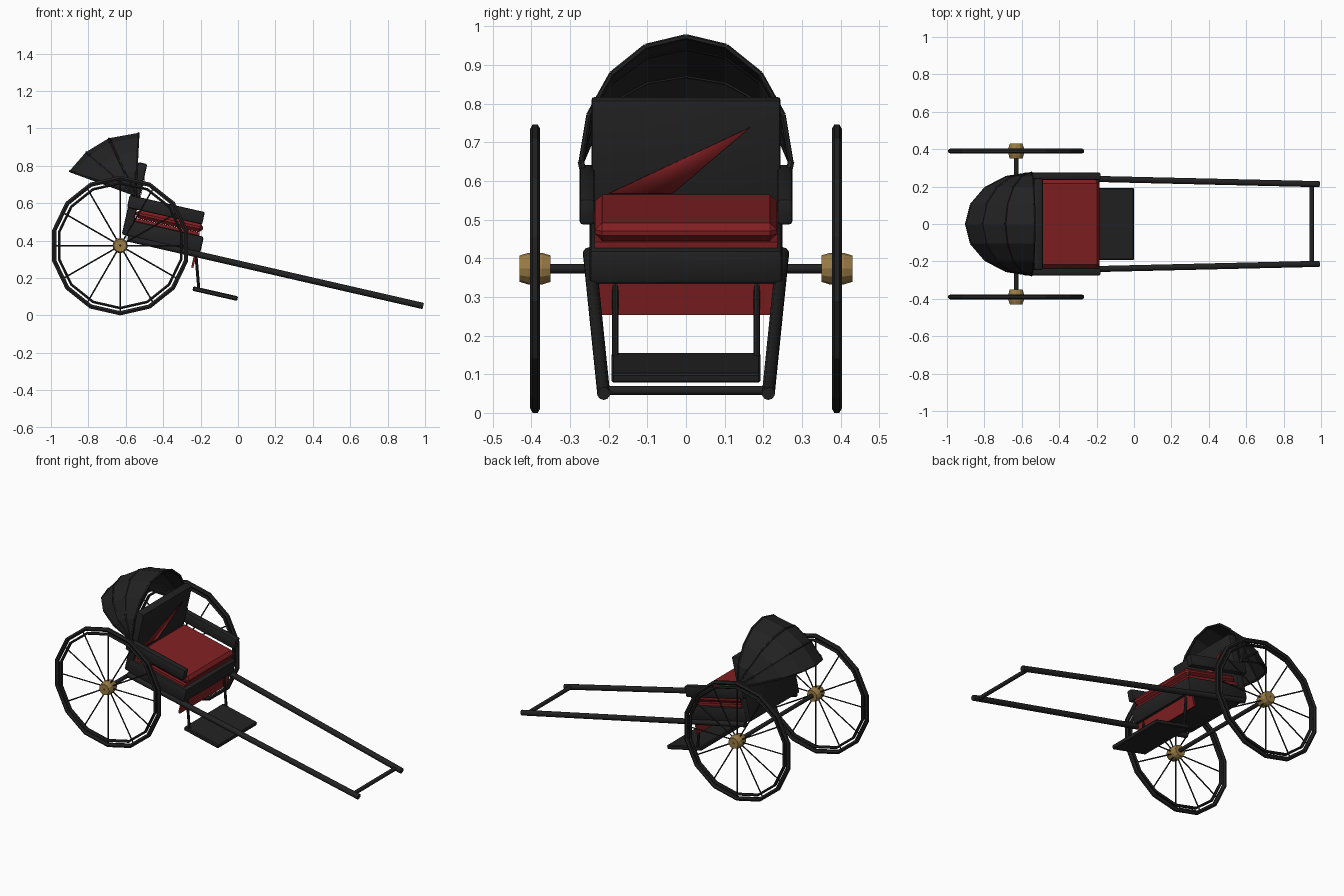
import bpy, bmesh, math
from mathutils import Vector, Matrix

cube = bpy.data.objects.get("Cube")
if cube:
    bpy.data.objects.remove(cube)


def material(name, rgb):
    m = bpy.data.materials.new(name)
    m.use_nodes = True
    m.diffuse_color = (*rgb, 1)
    m.node_tree.nodes["Principled BSDF"].inputs["Base Color"].default_value = (*rgb, 1)
    return m


BLACK = material("black lacquer", (0.016, 0.016, 0.016))
RED = material("red leather", (0.22, 0.014, 0.016))
GOLD = material("brass", (0.32, 0.2, 0.06))

AXLE = Vector((-0.63, 0, 0.373))
TILT = math.radians(12.8)
# Body frame: origin on the axle, pitched down toward the pole ends
BODY = Matrix.Translation(AXLE) @ Matrix.Rotation(TILT, 4, "Y")


def finish(name, bm, mat, matrix=None):
    if matrix:
        bm.transform(matrix)
    bmesh.ops.recalc_face_normals(bm, faces=bm.faces)
    mesh = bpy.data.meshes.new(name)
    bm.to_mesh(mesh)
    bm.free()
    mesh.materials.append(mat)
    ob = bpy.data.objects.new(name, mesh)
    bpy.context.collection.objects.link(ob)
    return ob


def box(name, mat, u, y, w, bevel=0.0, segments=2):
    """Box in the body frame from (min, max) ranges."""
    bm = bmesh.new()
    bmesh.ops.create_cube(bm, size=1)
    for v in bm.verts:
        v.co = [r[0] if c < 0 else r[1] for c, r in zip(v.co, (u, y, w))]
    if bevel:
        bmesh.ops.bevel(bm, geom=bm.edges[:], offset=bevel, segments=segments,
                        profile=0.5, affect="EDGES")
    return finish(name, bm, mat, BODY)


def add_rod(bm, a, b, radius, sides):
    a, b = Vector(a), Vector(b)
    turn = (b - a).to_track_quat("Z", "Y").to_matrix().to_4x4()
    bmesh.ops.create_cone(bm, cap_ends=True, segments=sides, radius1=radius, radius2=radius,
                          depth=(b - a).length, matrix=Matrix.Translation((a + b) / 2) @ turn)


def rod(name, mat, a, b, radius, sides=10):
    bm = bmesh.new()
    add_rod(bm, a, b, radius, sides)
    return finish(name, bm, mat)


def lathe(name, mat, profile, sides, centre):
    """Closed (radius, y) profile turned about the y axis."""
    bm = bmesh.new()
    rings = []
    for i in range(sides):
        a = math.tau * i / sides
        rings.append([bm.verts.new((r * math.sin(a), y, r * math.cos(a))) for r, y in profile])
    n = len(profile)
    for i in range(sides):
        p, q = rings[i], rings[(i + 1) % sides]
        for j in range(n):
            k = (j + 1) % n
            bm.faces.new((p[j], p[k], q[k], q[j]))
    return finish(name, bm, mat, Matrix.Translation(centre))


def band(inner, outer, half):
    mid = (inner + outer) / 2
    return [(inner, -half / 2), (mid, -half), (outer, -half / 2),
            (outer, half / 2), (mid, half), (inner, half / 2)]


# Wheels, hubs, poles, struts and armrests on both sides
for side, s in (("left", 1), ("right", -1)):
    hub = AXLE + Vector((0, 0.39 * s, 0))
    lathe(side + "_tyre", BLACK, band(0.35, 0.373, 0.013), 14, hub)
    lathe(side + "_rim", BLACK, band(0.327, 0.341, 0.012), 14, hub)
    lathe(side + "_hub", GOLD, [(0.004, -0.04), (0.034, -0.04), (0.041, -0.018),
                                (0.041, 0.018), (0.034, 0.04), (0.004, 0.04)], 12, hub)
    bm = bmesh.new()
    for i in range(12):
        a = math.tau * i / 12
        d = Vector((math.sin(a), 0, math.cos(a)))
        add_rod(bm, hub + d * 0.03, hub + d * 0.352, 0.004, 6)
    finish(side + "_spokes", bm, BLACK)
    rod(side + "_pole", BLACK, (-0.59, 0.25 * s, 0.412), (0.99, 0.213 * s, 0.05), 0.017)
    rod(side + "_footrest_strut", BLACK, (-0.228, 0.183 * s, 0.36),
        (-0.21, 0.183 * s, 0.145), 0.008, 8)
    box(side + "_armrest", BLACK, (-0.01, 0.402), sorted((0.236 * s, 0.275 * s)),
        (0.207, 0.275), 0.008)

rod("axle", BLACK, AXLE - Vector((0, 0.4, 0)), AXLE + Vector((0, 0.4, 0)), 0.012)
rod("pole_crossbar", BLACK, (0.95, -0.21, 0.058), (0.95, 0.21, 0.058), 0.012)

# Seat body
box("seat_base", BLACK, (0.02, 0.426), (-0.25, 0.25), (0.054, 0.146), 0.014)
box("backrest", BLACK, (-0.005, 0.045), (-0.245, 0.245), (0.06, 0.457), 0.01)
box("seat_pad", RED, (0.04, 0.4), (-0.236, 0.236), (0.14, 0.162))
box("seat_cushion", RED, (0.045, 0.412), (-0.235, 0.235), (0.163, 0.211), 0.018, 1)
box("front_skirt", RED, (0.396, 0.408), (-0.236, 0.236), (-0.03, 0.06))
box("footrest", BLACK, (0.43, 0.675), (-0.193, 0.193), (-0.15, -0.125), 0.005, 1)

# Triangular red panel on the backrest
bm = bmesh.new()
corners = [bm.verts.new((0.0465, y, w)) for y, w in ((-0.2, 0.21), (-0.035, 0.21), (0.165, 0.385))]
bm.faces.new(corners)
panel = finish("backrest_panel", bm, RED, BODY)
panel.modifiers.new("thickness", "SOLIDIFY").thickness = 0.003

# Folding hood: elliptical arches fanned about a side pivot
PIVOT = Vector((-0.55, 0, 0.645))
FAN = ((87, 0.328), (115, 0.33), (139, 0.345), (160, 0.37))
STEPS = 8


def arch(angle, length):
    a = math.radians(angle)
    d = Vector((math.cos(a), 0, math.sin(a)))
    return [PIVOT + Vector((0, 0.272 * math.cos(math.pi * i / STEPS), 0))
            + d * length * math.sin(math.pi * i / STEPS) for i in range(STEPS + 1)]


bm = bmesh.new()
rows = [[bm.verts.new(p) for p in arch(*f)] for f in FAN]
for p, q in zip(rows, rows[1:]):
    for i in range(STEPS):
        bm.faces.new((p[i], p[i + 1], q[i + 1], q[i]))
bmesh.ops.remove_doubles(bm, verts=bm.verts, dist=0.0005)
hood = finish("hood", bm, BLACK)
thick = hood.modifiers.new("thickness", "SOLIDIFY")
thick.thickness, thick.offset = 0.006, 0

for n, f in enumerate(FAN):
    bm = bmesh.new()
    points = arch(*f)
    for a, b in zip(points, points[1:]):
        add_rod(bm, a, b, 0.007, 6)
    finish("hood_rib_%d" % (n + 1), bm, BLACK)

# Hood brackets joining the pivots to the armrests
for side, s in (("left", 1), ("right", -1)):
    rod(side + "_hood_bracket", BLACK, (-0.55, 0.272 * s, 0.65), (-0.54, 0.26 * s, 0.6), 0.009, 6)

# Smooth the turned and rounded parts, keeping sharp edges
bpy.ops.object.select_all(action="DESELECT")
for ob in bpy.context.scene.objects:
    if any(k in ob.name for k in ("pole", "axle", "strut", "spokes", "base", "armrest", "backrest")):
        ob.select_set(True)
        bpy.context.view_layer.objects.active = ob
bpy.ops.object.shade_smooth_by_angle(angle=math.radians(40))
